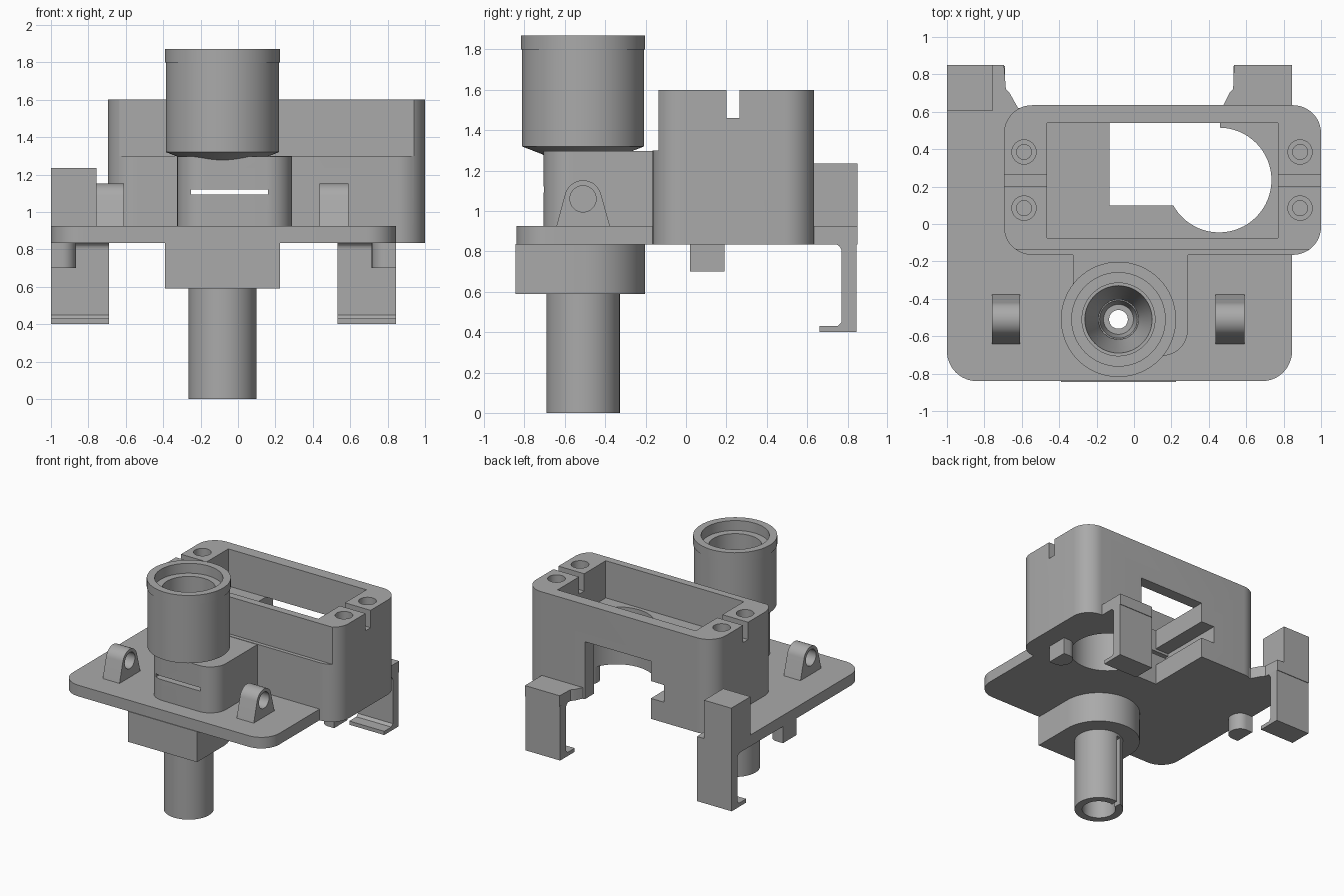
import bpy, bmesh, math
from mathutils import Vector

cube = bpy.data.objects.get("Cube")
if cube:
    bpy.data.objects.remove(cube, do_unlink=True)

grey = bpy.data.materials.new("plain_grey")
grey.use_nodes = True
COLOUR = (0.4, 0.4, 0.4, 1)
grey.diffuse_color = COLOUR
grey.node_tree.nodes["Principled BSDF"].inputs["Base Color"].default_value = COLOUR

TX, TY = -0.083, -0.51      # axis of the tower


def add(name, bm):
    bmesh.ops.recalc_face_normals(bm, faces=bm.faces)
    mesh = bpy.data.meshes.new(name)
    bm.to_mesh(mesh)
    bm.free()
    mesh.materials.append(grey)
    ob = bpy.data.objects.new(name, mesh)
    bpy.context.collection.objects.link(ob)
    return ob


def prism(name, pts, lo, hi, axis="z"):
    """Extrude a 2D outline along z (points are x, y) or x (points are y, z)."""
    bm = bmesh.new()
    place = (lambda p, h: (p[0], p[1], h)) if axis == "z" else (lambda p, h: (h, p[0], p[1]))
    face = bm.faces.new([bm.verts.new(place(p, lo)) for p in pts])
    new = bmesh.ops.extrude_face_region(bm, geom=[face])["geom"]
    shift = Vector(place((0, 0), hi - lo))
    bmesh.ops.translate(bm, vec=shift, verts=[v for v in new if isinstance(v, bmesh.types.BMVert)])
    return add(name, bm)


def block(name, x, y, z):
    return prism(name, [(x[0], y[0]), (x[1], y[0]), (x[1], y[1]), (x[0], y[1])], *z)


def arc(cx, cy, r, a0, a1, n=12):
    return [(cx + r * math.cos(math.radians(a0 + (a1 - a0) * i / n)),
             cy + r * math.sin(math.radians(a0 + (a1 - a0) * i / n))) for i in range(n + 1)]


def disc(name, cx, cy, r, z, n=48, axis="z"):
    return prism(name, arc(cx, cy, r, 0, 360, n)[:-1], *z, axis=axis)


def round_rect(x0, y0, x1, y1, r, back=True):
    pts = arc(x0 + r, y0 + r, r, 180, 270) + arc(x1 - r, y0 + r, r, 270, 360)
    if back:
        return pts + arc(x1 - r, y1 - r, r, 0, 90) + arc(x0 + r, y1 - r, r, 90, 180)
    return pts + [(x1, y1), (x0, y1)]


def cut(ob, *cutters):
    for c in cutters:
        mod = ob.modifiers.new("cut", "BOOLEAN")
        mod.operation, mod.solver, mod.object = "DIFFERENCE", "EXACT", c
    bpy.context.view_layer.update()
    graph = bpy.context.evaluated_depsgraph_get()
    mesh = bpy.data.meshes.new_from_object(ob.evaluated_get(graph))
    ob.modifiers.clear()
    ob.data = mesh


# Shared cutters
tower_bore = disc("tower_bore_cutter", TX, TY, 0.15, (0.3, 1.6))
card_slot = block("slot_cutter", (-0.25, 0.16), (-1, 0.75), (1.092, 1.12))
rear_opening = block("rear_opening_cutter", (-0.13, 0.46), (0.1, 0.9), (0.7, 1.3))
round_bore = disc("round_bore_cutter", 0.455, 0.235, 0.28, (0.7, 1.45), 64)
cutters = [tower_bore, card_slot, rear_opening, round_bore]

# Base plate with two rear arms
plate = prism("base_plate",
              round_rect(-1, -0.84, 0.845, 0.85, 0.16, False)[:-2] +
              [(0.845, 0.85), (0.535, 0.85), (0.53, 0.72), (0.51, 0.7), (0.47, 0.62),
               (-0.62, 0.62), (-0.665, 0.7), (-0.685, 0.72), (-0.695, 0.85), (-1, 0.85)],
              0.835, 0.925)
cut(plate, tower_bore, rear_opening, round_bore)

# Housing: rounded box with a tray on top and a through opening to the rear
housing = prism("housing", round_rect(-0.695, -0.165, 1, 0.635, 0.15), 0.835, 1.6)
house_cuts = [
    block("tray_cutter", (-0.465, 0.77), (-0.075, 0.54), (1.3, 1.7)),
    block("front_step_cutter", (-1, 1.2), (-0.3, -0.135), (1.3, 1.7)),
    block("groove_cutter", (-0.25, 0.2), (0.1, 0.9), (1.0, 1.14)),
    block("left_notch_cutter", (0.7, 1.2), (0.2, 0.265), (1.46, 1.7)),
    block("right_notch_cutter", (-0.9, -0.4), (0.2, 0.265), (1.46, 1.7))]
for sx in (-0.588, 0.888):
    for sy in (0.085, 0.385):
        house_cuts.append(disc("screw_head_cutter", sx, sy, 0.065, (1.5, 1.7), 32))
        house_cuts.append(disc("screw_hole_cutter", sx, sy, 0.04, (1.2, 1.55), 32))
cut(housing, card_slot, rear_opening, round_bore, *house_cuts)
cutters += house_cuts

# Neck block above the plate, collar block below it
neck = prism("neck_block", round_rect(-0.325, -0.705, 0.288, -0.16, 0.14, False), 0.92, 1.297)
cut(neck, tower_bore, card_slot)
R = 0.308
collar = prism("collar_block", [(TX - R, -0.845), (TX + R, -0.845)] + arc(TX, TY, R, 0, 180, 32),
               0.59, 0.836)
cut(collar, tower_bore)

# Tower: hollow cup, funnel and lower tube turned from one profile
profile = [(0.125, 0), (0.182, 0), (0.182, 1.27), (0.2, 1.28), (0.303, 1.32), (0.303, 1.8),
           (0.308, 1.8), (0.308, 1.87), (0.25, 1.87), (0.25, 1.79), (0.195, 1.79),
           (0.195, 1.45), (0.18, 1.45), (0.08, 1.0), (0.05, 1.0), (0.05, 0.8), (0.125, 0.8)]
bm = bmesh.new()
ring = [bm.verts.new((TX + r, TY, z)) for r, z in profile]
edges = [bm.edges.new((ring[i - 1], ring[i])) for i in range(len(ring))]
bmesh.ops.spin(bm, geom=ring + edges, cent=(TX, TY, 0), axis=(0, 0, 1),
               angle=math.tau, steps=64, use_merge=True)
bmesh.ops.remove_doubles(bm, verts=bm.verts, dist=0.0005)
tower = add("tower", bm)
tube_slit = block("tube_slit_cutter", (-0.15, -0.11), (-0.43, -0.25), (-0.1, 0.57))
cut(tower, card_slot, tube_slit)
cutters.append(tube_slit)

# Pivot ears on the plate
ears = []
for side, x in (("right", (-0.76, -0.61)), ("left", (0.437, 0.59))):
    ear = prism(side + "_ear", [(-0.643, 0.92), (-0.375, 0.92)] + arc(-0.51, 1.06, 0.092, 15, 165, 20),
                *x, axis="x")
    hole = disc("ear_hole_cutter", -0.51, 1.06, 0.065, (x[0] - 0.1, x[1] + 0.1), 32, "x")
    cut(ear, hole)
    cutters.append(hole)
    ears.append(ear)

# Rear clips with a curved inner corner and a foot
clip = [(0.66, 0.4), (0.845, 0.4), (0.845, 0.84), (0.735, 0.84)] + \
    arc(0.735, 0.8, 0.035, 90, 0, 6) + [(0.77, 0.45), (0.75, 0.43), (0.66, 0.43)]
pegs = []
for side, x in (("right", (-1, -0.69)), ("left", (0.533, 0.845))):
    prism(side + "_rear_clip", clip, *x, axis="x")
    # Pegs under the plate, rounded on the inner end
    s = 1 if side == "left" else -1
    outer, mid = (0.845, 0.79) if s > 0 else (-1, -0.94)
    shape = [(outer, 0.02)] + [(mid - s * px, 0.105 + py) for px, py in
                               [(0.075 * math.cos(t * math.pi / 12), 0.085 * math.sin(t * math.pi / 12))
                                for t in range(-6, 7)]] + [(outer, 0.19)]
    pegs.append(prism(side + "_peg", shape, 0.7, 0.84))

# Tall stop block on one arm
block("right_stop_block", (-1, -0.757), (0.605, 0.85), (0.92, 1.235))

for c in cutters:
    bpy.data.objects.remove(c, do_unlink=True)

# Smooth the curved parts, keeping edges sharp
bpy.ops.object.select_all(action="DESELECT")
for ob in [plate, housing, neck, collar, tower] + ears + pegs:
    ob.select_set(True)
    bpy.context.view_layer.objects.active = ob
bpy.ops.object.shade_smooth_by_angle(angle=math.radians(30))
